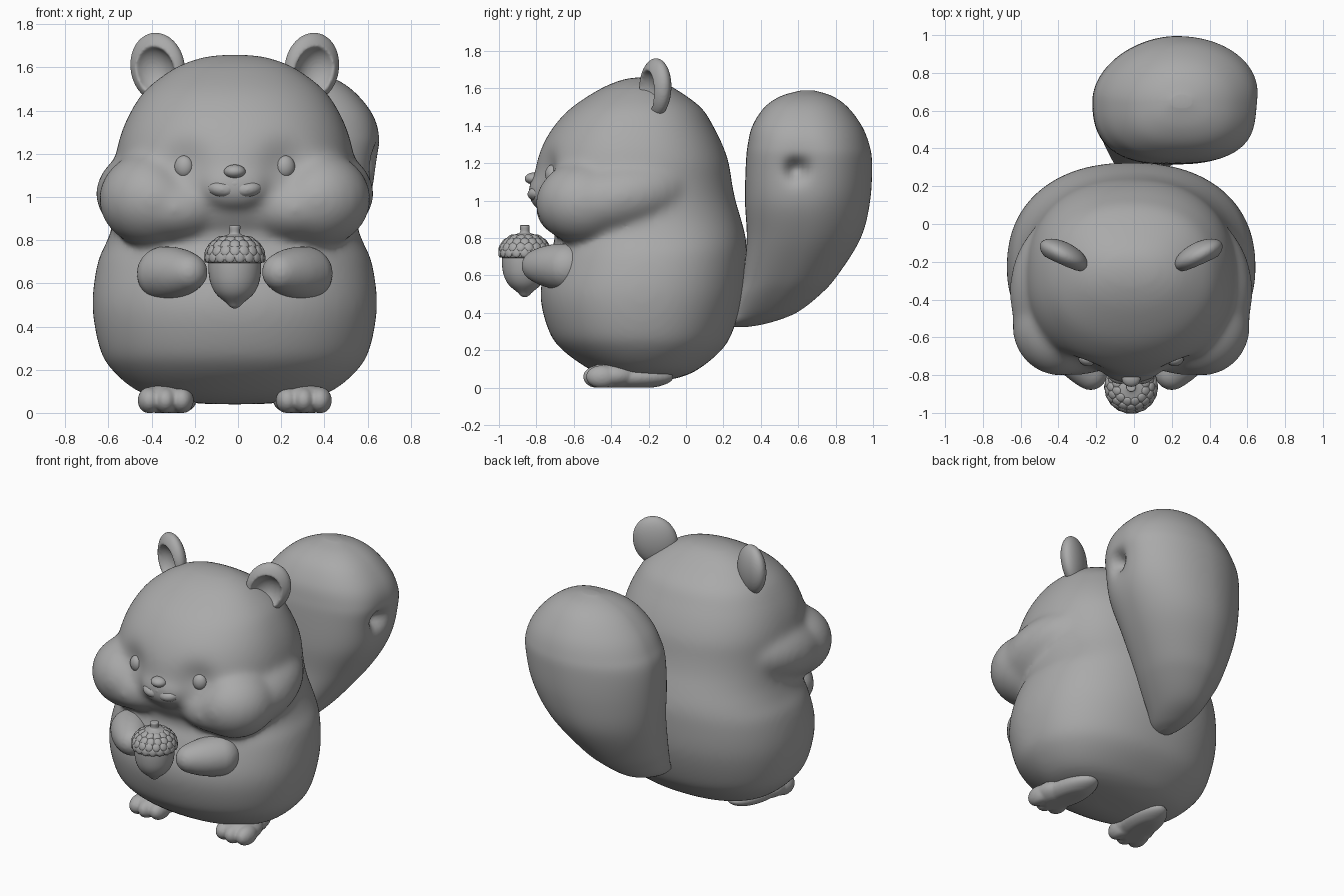
import bpy, bmesh, math
from mathutils import Matrix, Vector

if "Cube" in bpy.data.objects:
    bpy.data.objects.remove(bpy.data.objects["Cube"])

CX = -0.015          # symmetry plane of the animal
grey = bpy.data.materials.new("plain_grey")
grey.diffuse_color = (0.4, 0.4, 0.4, 1)
grey.use_nodes = True
grey.node_tree.nodes["Principled BSDF"].inputs["Base Color"].default_value = grey.diffuse_color


def finish(bm, name, mirror=False, voxel=0, smooth=0, x=CX):
    bmesh.ops.recalc_face_normals(bm, faces=bm.faces)
    for f in bm.faces:
        f.smooth = True
    me = bpy.data.meshes.new(name)
    bm.to_mesh(me)
    bm.free()
    ob = bpy.data.objects.new(name, me)
    bpy.context.collection.objects.link(ob)
    me.materials.append(grey)
    ob.location.x = x
    if voxel:
        m = ob.modifiers.new("blend", 'REMESH')
        m.mode = 'VOXEL'
        m.voxel_size = voxel
        m.use_smooth_shade = True
        s = ob.modifiers.new("soften", 'SMOOTH')
        s.factor, s.iterations = 0.5, smooth
    if mirror:
        m = ob.modifiers.new("mirror", 'MIRROR')
        m.use_mirror_merge = False
    return ob


def ball(bm, c, r, rot=None, u=32, v=20):
    mat = Matrix.Translation(c) @ (rot or Matrix()) @ Matrix.Diagonal((*r, 1))
    return bmesh.ops.create_uvsphere(bm, u_segments=u, v_segments=v, radius=1, matrix=mat)["verts"]


def spline(rows, n):
    """Catmull-Rom through the key rows."""
    out = []
    for i in range(len(rows) - 1):
        p = [rows[max(0, min(len(rows) - 1, i + k))] for k in (-1, 0, 1, 2)]
        for j in range(n):
            t = j / n
            out.append([0.5 * (2 * b + (c - a) * t + (2 * a - 5 * b + 4 * c - d) * t * t
                               + (3 * b - a - 3 * c + d) * t ** 3) for a, b, c, d in zip(*p)])
    return out + [list(rows[-1])]


def loft(bm, rows, seg=64, n=4, power=lambda c, s: 2.0):
    """Stack of superellipses; rows are (z, x centre, y centre, x radius, y radius)."""
    rings = []
    for z, x, y, rx, ry in spline(rows, n):
        ring = []
        for k in range(seg):
            c, s = math.cos(2 * math.pi * k / seg), math.sin(2 * math.pi * k / seg)
            e = 2 / power(c, s)
            ring.append(bm.verts.new((x + rx * math.copysign(abs(c) ** e, c),
                                      y + ry * math.copysign(abs(s) ** e, s), z)))
        rings.append(ring)
    for a, b in zip(rings, rings[1:]):
        for k in range(seg):
            bm.faces.new((a[k], a[(k + 1) % seg], b[(k + 1) % seg], b[k]))
    bm.faces.new(rings[0][::-1])
    bm.faces.new(rings[-1])


# body and head: z, half width, front y, back y
body = [(0.040, 0.12, -0.32, -0.10), (0.058, 0.30, -0.42, -0.02), (0.10, 0.45, -0.52, 0.07),
        (0.20, 0.57, -0.66, 0.19), (0.30, 0.627, -0.733, 0.25), (0.50, 0.66, -0.78, 0.31),
        (0.70, 0.635, -0.735, 0.325), (0.80, 0.59, -0.70, 0.32), (0.90, 0.56, -0.73, 0.295),
        (1.00, 0.555, -0.785, 0.265), (1.10, 0.555, -0.81, 0.245), (1.20, 0.55, -0.80, 0.23),
        (1.30, 0.525, -0.765, 0.195), (1.40, 0.48, -0.705, 0.145), (1.50, 0.41, -0.61, 0.08),
        (1.60, 0.275, -0.455, -0.06), (1.647, 0.15, -0.34, -0.15), (1.66, 0.05, -0.27, -0.21)]
bm = bmesh.new()
loft(bm, [(z, 0, (f + b) / 2, w, (b - f) / 2) for z, w, f, b in body],
     power=lambda c, s: 2.3 if s > 0 else 2.15)
for s in (-1, 1):                                   # puffed cheeks fading to the back
    ball(bm, (s * 0.375, -0.545, 0.99), (0.255, 0.26, 0.225))
    ball(bm, (s * 0.28, -0.36, 1.015), (0.365, 0.45, 0.235), Matrix.Rotation(0.2, 4, 'X'))
ball(bm, (0, -0.5, 0.985), (0.42, 0.27, 0.215))     # chin
for v in bm.verts:                                  # shallow eye sockets
    if v.co.y < -0.4:
        d = ((abs(v.co.x) - 0.235) / 0.1) ** 2 + ((v.co.z - 1.16) / 0.09) ** 2
        v.co.y += 0.055 * math.exp(-d)
ball(bm, (0, -0.75, 1.05), (0.17, 0.095, 0.11))     # muzzle mound
finish(bm, "body", voxel=0.016, smooth=36)

# mouth
bm = bmesh.new()
for s in (-1, 1):
    ball(bm, (s * 0.058, -0.78, 1.035), (0.072, 0.068, 0.042), Matrix.Rotation(s * -0.15, 4, 'Y'))
ball(bm, (0, -0.78, 1.06), (0.07, 0.06, 0.045))
ball(bm, (0, -0.775, 0.998), (0.05, 0.05, 0.028))
finish(bm, "mouth", voxel=0.007, smooth=6)

# nose
bm = bmesh.new()
ball(bm, (0, -0.815, 1.118), (0.05, 0.047, 0.032))
finish(bm, "nose")

# eyes
bm = bmesh.new()
ball(bm, (0.235, -0.715, 1.14), (0.045, 0.037, 0.052), Matrix.Rotation(0.35, 4, 'Z'))
finish(bm, "eyes", mirror=True)

# ears, thick with a cupped front
bm = bmesh.new()
verts = ball(bm, (0, 0, 0), (1, 1, 1), u=64, v=64)
place = (Matrix.Translation((0.357, -0.165, 1.6)) @ Matrix.Rotation(math.radians(27), 4, 'Z')
         @ Matrix.Rotation(math.radians(14), 4, 'Y'))
for v in verts:
    x, y, z = v.co
    r = math.hypot(x + 0.05, z + 0.1)
    if y < 0:
        y += 1.3 * max(0, 1 - (r / 0.68) ** 2) ** 0.7
    v.co = place @ Vector((x * 0.137, y * 0.068, z * 0.163))
finish(bm, "ears", mirror=True, voxel=0.007, smooth=8)

# arms tapering to the paws
bm = bmesh.new()
for k in range(11):
    t = k / 10
    r = 0.13 - 0.04 * t ** 2
    ball(bm, (0.325 - 0.11 * t, -0.64 - 0.15 * t, 0.645 + 0.007 * t), (r, r, r * 0.97), u=24, v=16)
finish(bm, "arms", mirror=True, voxel=0.012, smooth=6)

# feet with three soft toes
bm = bmesh.new()
ball(bm, (0.295, -0.30, 0.055), (0.115, 0.235, 0.065), Matrix.Rotation(0.12, 4, 'Z'))
ball(bm, (0.315, -0.39, 0.065), (0.125, 0.14, 0.075))
for dx, dy in ((-0.075, 0.015), (0, 0), (0.075, 0.015)):
    ball(bm, (0.32 + dx, -0.465 + dy, 0.058), (0.055, 0.086, 0.062), u=20, v=14)
for v in bm.verts:
    v.co.z = max(v.co.z, 0.0)
finish(bm, "feet", mirror=True, voxel=0.008, smooth=6)

# tail: z, left x, right x, front y, back y
tail = [(0.325, -0.03, 0.02, 0.25, 0.33), (0.345, -0.08, 0.08, 0.22, 0.44), (0.40, -0.12, 0.16, 0.25, 0.59),
        (0.50, -0.155, 0.27, 0.28, 0.72), (0.60, -0.18, 0.36, 0.305, 0.81), (0.80, -0.205, 0.51, 0.325, 0.935),
        (1.00, -0.22, 0.62, 0.315, 0.985), (1.20, -0.215, 0.665, 0.32, 0.995), (1.30, -0.18, 0.66, 0.33, 0.98),
        (1.40, -0.12, 0.615, 0.355, 0.94), (1.50, -0.02, 0.525, 0.42, 0.865), (1.56, 0.09, 0.42, 0.51, 0.78),
        (1.59, 0.2, 0.3, 0.62, 0.68)]
bm = bmesh.new()
loft(bm, [(z, (l + r) / 2, (f + b) / 2, (r - l) / 2, (b - f) / 2) for z, l, r, f, b in tail],
     seg=112, n=8, power=lambda c, s: 2.6 if s < 0 else (2.1 if c > 0 else 1.85))
for v in bm.verts:                                  # dimple on the right side
    if v.co.x > 0.25:
        d2 = (v.co.y - 0.59) ** 2 + (v.co.z - 1.165) ** 2
        v.co.x -= 0.10 * math.exp(-d2 / 0.0022) + 0.03 * math.exp(-d2 / 0.02)
sm = finish(bm, "tail", x=0).modifiers.new("soften", 'SMOOTH')
sm.factor, sm.iterations = 0.5, 6

# acorn
AY = -0.862


def lathe(name, prof):
    bm = bmesh.new()
    loft(bm, [(z, 0, AY, r, r) for z, r in prof], seg=40)
    return finish(bm, name)


lathe("acorn_nut", [(0.484, 0.006), (0.492, 0.022), (0.51, 0.04), (0.55, 0.086), (0.60, 0.112),
                    (0.66, 0.122), (0.72, 0.122)])
lathe("acorn_cap", [(0.692, 0.10), (0.695, 0.125), (0.705, 0.136), (0.74, 0.138), (0.78, 0.116),
                    (0.81, 0.078), (0.825, 0.035), (0.835, 0.024), (0.865, 0.026), (0.869, 0.012)])

# overlapping cap scales
bm = bmesh.new()
for i, (z, r, n, tilt) in enumerate([(0.722, 0.132, 18, 0.1), (0.752, 0.127, 18, 0.4),
                                     (0.780, 0.109, 16, 0.7), (0.803, 0.080, 12, 1.0)]):
    for k in range(n):
        a = 2 * math.pi * (k + 0.5 * (i % 2)) / n
        rot = Matrix.Rotation(a, 4, 'Z') @ Matrix.Rotation(-tilt, 4, 'Y')
        ball(bm, (r * math.cos(a), AY + r * math.sin(a), z), (0.011, 0.026, 0.026), rot, u=10, v=8)
finish(bm, "acorn_scales")
